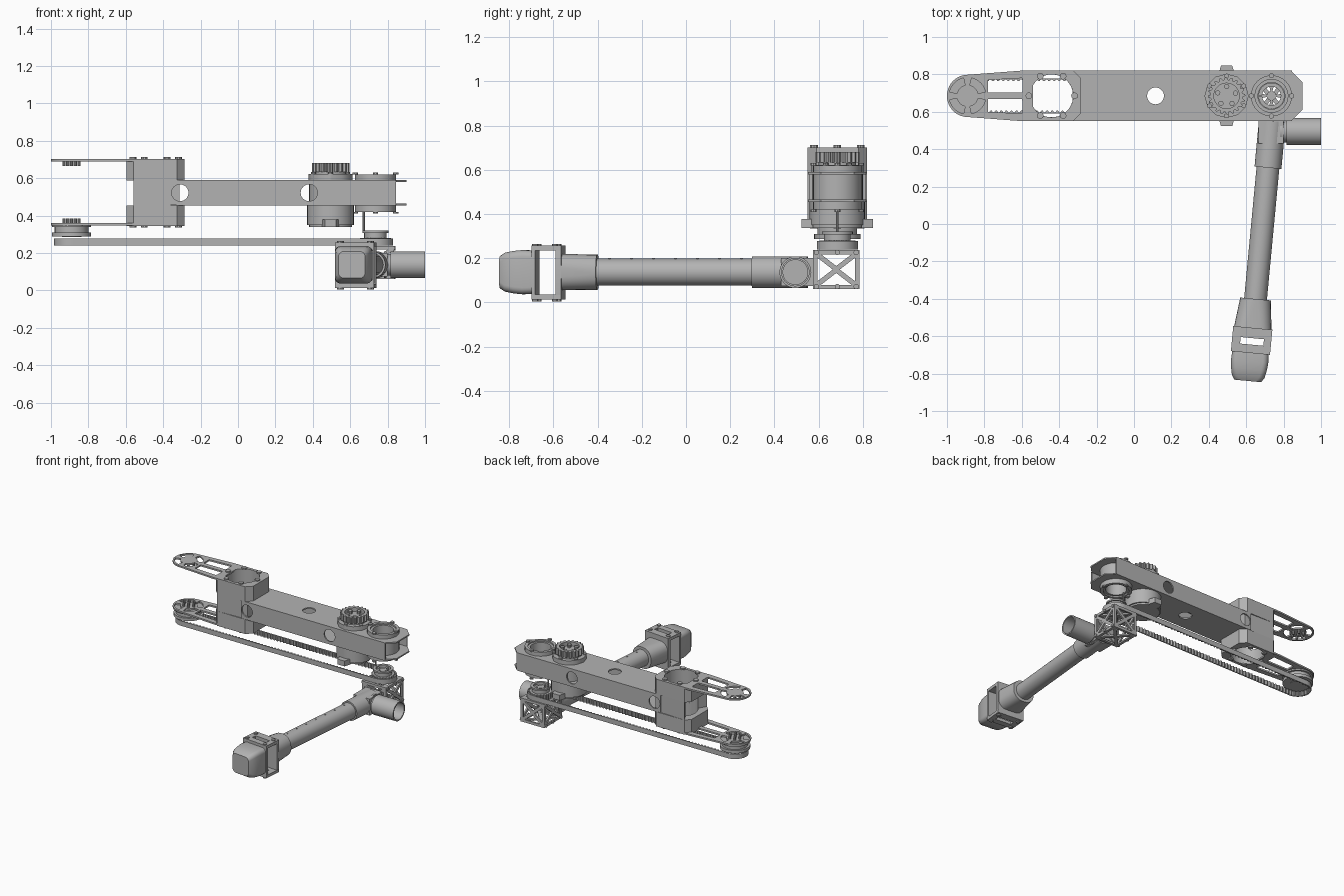
import bpy, bmesh
from math import sin, cos, pi, radians
from mathutils import Matrix, Vector

if "Cube" in bpy.data.objects:
    bpy.data.objects.remove(bpy.data.objects["Cube"])

grey = bpy.data.materials.new("machined grey")
grey.use_nodes = True
grey.diffuse_color = (0.45, 0.45, 0.45, 1)
for node in grey.node_tree.nodes:
    if node.type == 'BSDF_PRINCIPLED':
        node.inputs["Base Color"].default_value = grey.diffuse_color

ID = Matrix.Identity(4)
# Columns give where profile u, profile v and thickness point
AXES = {'z': ID,
        'x': Matrix(((0, 0, 1, 0), (1, 0, 0, 0), (0, 1, 0, 0), (0, 0, 0, 1))),
        'y': Matrix(((1, 0, 0, 0), (0, 0, 1, 0), (0, 1, 0, 0), (0, 0, 0, 1)))}


def finish(name, bm, mat=ID):
    bm.transform(mat)
    bmesh.ops.remove_doubles(bm, verts=bm.verts, dist=1e-5)
    bmesh.ops.recalc_face_normals(bm, faces=bm.faces)
    me = bpy.data.meshes.new(name)
    bm.to_mesh(me)
    bm.free()
    me.materials.clear()
    me.materials.append(grey)
    me.shade_smooth()
    me.set_sharp_from_angle(angle=radians(30))
    ob = bpy.data.objects.new(name, me)
    bpy.context.collection.objects.link(ob)
    return ob


def plate(name, loops, a, b, axis='z', mat=ID):
    """Extrude outlines (inner loops become holes) from a to b along an axis."""
    cu = bpy.data.curves.new(name, 'CURVE')
    cu.dimensions, cu.fill_mode, cu.extrude = '2D', 'BOTH', (b - a) / 2
    for loop in loops:
        s = cu.splines.new('POLY')
        s.points.add(len(loop) - 1)
        for p, (u, v) in zip(s.points, loop):
            p.co = (u, v, 0, 1)
        s.use_cyclic_u = True
    tmp = bpy.data.objects.new("helper", cu)
    bpy.context.collection.objects.link(tmp)
    me = bpy.data.meshes.new_from_object(tmp.evaluated_get(bpy.context.evaluated_depsgraph_get()))
    bm = bmesh.new()
    bm.from_mesh(me)
    bpy.data.objects.remove(tmp)
    bpy.data.curves.remove(cu)
    bpy.data.meshes.remove(me)
    return finish(name, bm, mat @ AXES[axis] @ Matrix.Translation((0, 0, (a + b) / 2)))


def circle(u, v, r, n=32):
    return [(u + r * cos(2 * pi * i / n), v + r * sin(2 * pi * i / n)) for i in range(n)]


def rect(u0, u1, v0, v1):
    return [(u0, v0), (u1, v0), (u1, v1), (u0, v1)]


def round_rect(w, h, r):
    return [(sx * (w - r) + r * cos(a), sy * (h - r) + r * sin(a))
            for q, (sx, sy) in enumerate(((1, 1), (-1, 1), (-1, -1), (1, -1)))
            for a in [(q + k / 5) * pi / 2 for k in range(6)]]


def gear(u, v, r, n, depth):
    return [(u + (r - depth * (k > 1)) * cos(a), v + (r - depth * (k > 1)) * sin(a))
            for i in range(n) for k in range(4) for a in [2 * pi * (i + k / 4) / n]]


def bolt_circle(u, v, r, count, size, turn=0.0):
    return [circle(u + r * cos(a), v + r * sin(a), size, 10)
            for a in [turn + 2 * pi * i / count for i in range(count)]]


def petals(u, v, r0, r1, count=4, gap=0.22):
    loops = []
    for i in range(count):
        span = [2 * pi * i / count + gap + (2 * pi / count - 2 * gap) * k / 8 for k in range(9)]
        loops.append([(u + r1 * cos(a), v + r1 * sin(a)) for a in span]
                     + [(u + r0 * cos(a), v + r0 * sin(a)) for a in reversed(span)])
    return loops


def loft(name, sections, mat=ID):
    """Skin (outline, distance) sections along y, capped at both ends."""
    bm = bmesh.new()
    rings = [[bm.verts.new((x, y, z)) for x, z in loop] for loop, y in sections]
    n = len(rings[0])
    for p, q in zip(rings, rings[1:]):
        for i in range(n):
            bm.faces.new((p[i], p[(i + 1) % n], q[(i + 1) % n], q[i]))
    bm.faces.new(rings[0])
    bm.faces.new(rings[-1])
    return finish(name, bm, mat)


Y = 0.685             # centre line of the upper arm
HIP, MOUNT, MOTOR, KNEE = -0.89, -0.44, 0.495, 0.735

# Upper arm: hollow rectangular tube with round lightening holes
flat = [(-0.33, Y - 0.135), (0.84, Y - 0.135), (0.9, Y - 0.075),
        (0.9, Y + 0.075), (0.84, Y + 0.135), (-0.33, Y + 0.135)]
for name, z in (("arm_top", 0.58), ("arm_bottom", 0.455)):
    plate(name, [flat, circle(0.115, Y, 0.045), circle(KNEE, Y, 0.08)], z, z + 0.01)
for name, y in (("arm_front_wall", Y - 0.135), ("arm_back_wall", Y + 0.125)):
    plate(name, [rect(-0.36, 0.845, 0.457, 0.588), circle(-0.31, 0.522, 0.045),
                 circle(0.38, 0.522, 0.045)], y, y + 0.01, 'y')

# Hip mount: block around a round bore, open at the outer side in the middle
block = [(-0.595, Y - 0.1), (-0.56, Y - 0.135), (-0.325, Y - 0.135), (-0.285, Y - 0.095),
         (-0.285, Y + 0.095), (-0.325, Y + 0.135), (-0.56, Y + 0.135), (-0.595, Y + 0.1)]
for name, a, b in (("mount_lower", 0.345, 0.455), ("mount_upper", 0.588, 0.702)):
    plate(name, [block, circle(MOUNT, Y, 0.115)], a, b)
arc = [(MOUNT + 0.115 * cos(t), Y + 0.115 * sin(t)) for t in [radians(140 - 14 * k) for k in range(21)]]
plate("mount_middle", [[(-0.56, Y + 0.135), *arc, (-0.56, Y - 0.135),
                        (-0.312, Y - 0.125), (-0.312, Y + 0.125)]], 0.455, 0.588)
for name, a in (("mount_top_bolts", 0.7), ("mount_bottom_bolts", 0.335)):
    plate(name, bolt_circle(MOUNT, Y, 0.122, 6, 0.018), a, a + 0.012)

# Hip fork plates: tapered, rounded, with slots and a spoked end
tip = [(HIP - 0.11 * sin(t), Y + 0.113 * cos(t)) for t in [pi * k / 20 for k in range(21)]]
outline = [(-0.54, Y + 0.135), (-0.6, Y + 0.135), *tip, (-0.6, Y - 0.135), (-0.54, Y - 0.135)]
slots = [[(-0.78, Y + s * 0.018), (-0.6, Y + s * 0.018), (-0.585, Y + s * 0.05),
          (-0.6, Y + s * 0.095), (-0.78, Y + s * 0.085)] for s in (1, -1)]
pins = bolt_circle(HIP, Y, 0.04, 6, 0.009) + [circle(HIP, Y, 0.009, 10)]
bore = circle(MOUNT, Y, 0.115)
for name, z, pin in (("fork_top", 0.69, 0.665), ("fork_bottom", 0.348, 0.348)):
    plate(name, [outline] + slots + petals(HIP, Y, 0.058, 0.098), z, z + 0.012)
    plate(name + "_pins", pins, pin, pin + 0.037)

# Hip pulley below the fork
for name, r, a, b in (("hip_flange_upper", 0.105, 0.338, 0.348), ("hip_pulley", 0.09, 0.31, 0.338),
                      ("hip_flange_lower", 0.105, 0.288, 0.31)):
    plate(name, [circle(HIP, Y, r), circle(HIP, Y, 0.05)], a, b)
plate("hip_pulley_hub", [circle(HIP, Y, 0.052)], 0.285, 0.348)


# Toothed belt running between the hip and knee pulleys
def belt_point(d, r):
    run, turn = KNEE - HIP, pi * 0.09
    half = run + turn
    s, d = (1, d) if d < half else (-1, d - half)
    if d < run:
        p = Vector((d - run / 2, -r))
    else:
        a = (d - run) / 0.09
        p = Vector((run / 2 + r * sin(a), -r * cos(a)))
    return ((KNEE + HIP) / 2 + s * p.x, Y + s * p.y)


length = 2 * (KNEE - HIP + pi * 0.09)
steps = [length * i / 560 for i in range(560)]
plate("drive_belt", [[belt_point(d, 0.093) for d in steps],
                     [belt_point(d, 0.088 if i % 4 < 2 else 0.079) for i, d in enumerate(steps)]],
      0.24, 0.277)

# Knee motor through the arm, with lugs and an output gear
plate("motor_can", [circle(MOTOR, Y, 0.125)], 0.35, 0.457)
plate("motor_base", [circle(MOTOR, Y, 0.115)], 0.338, 0.35)
plate("motor_core", [circle(MOTOR, Y, 0.115)], 0.457, 0.59)
plate("motor_collar", [circle(MOTOR, Y, 0.118, 12)], 0.59, 0.622)
plate("motor_neck", [circle(MOTOR, Y, 0.085)], 0.622, 0.65)
plate("motor_gear", [gear(MOTOR, Y, 0.1, 20, 0.014), circle(MOTOR, Y, 0.068)], 0.634, 0.68)
plate("gear_bolts", bolt_circle(MOTOR, Y, 0.05, 5, 0.014, 0.3), 0.65, 0.672)
plate("collar_bolts", bolt_circle(MOTOR, Y, 0.106, 6, 0.013, pi / 6), 0.622, 0.632)
for s in (1, -1):
    plate("motor_lug", [[(MOTOR - 0.045, Y + s * 0.11), (MOTOR + 0.045, Y + s * 0.11),
                         (MOTOR + 0.03, Y + s * 0.162), (MOTOR - 0.03, Y + s * 0.162)]], 0.338, 0.378)

# Knee bearing housing in the end of the arm
plate("bearing_housing", [circle(KNEE, Y, 0.11), circle(KNEE, Y, 0.088)], 0.42, 0.62)
plate("bearing_race", [circle(KNEE, Y, 0.088), circle(KNEE, Y, 0.072)], 0.43, 0.61)
for name, z in (("bearing_top_bolts", 0.62), ("bearing_bottom_bolts", 0.41)):
    plate(name, bolt_circle(KNEE, Y, 0.108, 4, 0.014), z, z + 0.01)

# Knee pulley and its guide rod
plate("knee_pulley", [gear(KNEE, Y, 0.082, 22, 0.007)] + petals(KNEE, Y, 0.025, 0.05), 0.24, 0.28)
plate("knee_hub", [circle(KNEE, Y, 0.06)] + petals(KNEE, Y, 0.025, 0.05), 0.28, 0.31)
plate("knee_flange", [circle(KNEE, Y, 0.07), circle(KNEE, Y, 0.05)], 0.308, 0.32)
plate("knee_rod", [circle(0.672, Y, 0.006, 10)], 0.31, 0.43)


# Knee box: six panels with crossed braces
def truss(u0, u1, v0, v1, edge=0.02, bar=0.016):
    cu, cv = (u0 + u1) / 2, (v0 + v1) / 2
    w, h = (u1 - u0) / 2 - edge, (v1 - v0) / 2 - edge
    holes = []
    for s in (1, -1):
        holes.append([(cu + s * w, cv - h + bar), (cu + s * w, cv + h - bar), (cu + s * bar, cv)])
        holes.append([(cu - w + bar, cv + s * h), (cu + w - bar, cv + s * h), (cu, cv + s * bar)])
    return [rect(u0, u1, v0, v1)] + holes


X0, X1, Y0, Y1, Z0, Z1 = 0.635, 0.835, 0.575, 0.785, 0.06, 0.238
for axis, area, ends in (('x', (Y0, Y1, Z0, Z1), (X0, X1)), ('y', (X0, X1, Z0, Z1), (Y0, Y1)),
                         ('z', (X0, X1, Y0, Y1), (Z0, Z1))):
    for k, e in enumerate(ends):
        plate("knee_box_panel_" + axis, truss(*area), e - 0.012 * k, e + 0.012 * (1 - k), axis)
corners = [circle(y, z, 0.012, 10) for y in (Y0 + 0.015, Y, Y1 - 0.015) for z in (Z0 + 0.012, Z1 - 0.012)]
for x in (X0 - 0.008, X1):
    plate("knee_box_bolts", corners, x, x + 0.008, 'x')

# Sideways tube socket beside the knee
ZC, YC = 0.137, 0.495
plate("knee_joint", [rect(0.665, 0.8, 0.43, 0.578)], 0.075, 0.2)
plate("socket_neck", [circle(YC, ZC, 0.058)], 0.76, 0.83, 'x')
plate("socket_ring", [circle(YC, ZC, 0.07)], 0.78, 0.795, 'x')
plate("socket_tube", [circle(YC, ZC, 0.072), circle(YC, ZC, 0.062)], 0.815, 1.0, 'x')

# Lower leg, built along its own slightly turned axis
leg = Matrix.Translation((0.735, 0.5, ZC)) @ Matrix.Rotation(radians(-5.4), 4, 'Z')
plate("leg_upper_collar", [circle(0, 0, 0.072)], -0.2, 0.05, 'y', leg)
plate("leg_tube", [circle(0, 0, 0.061)], -0.96, -0.2, 'y', leg)
plate("leg_screws", [circle(0, -0.25 - 0.1 * k, 0.006, 8) for k in range(7)], 0.055, 0.064, 'z', leg)
loft("ankle_socket", [(round_rect(0.082, 0.08, 0.07), -0.905),
                      (round_rect(0.102, 0.082, 0.06), -1.075)], leg)

# Ankle frame: open at both sides, slotted above and below
plate("ankle_back_plate", [round_rect(0.105, 0.118, 0.02)], -1.085, -1.06, 'y', leg)
plate("ankle_front_plate", [round_rect(0.105, 0.118, 0.02)], -1.195, -1.178, 'y', leg)
for name, z, nub in (("ankle_top", 0.098, 0.118), ("ankle_bottom", -0.124, -0.132)):
    plate(name, [rect(-0.105, 0.105, -1.195, -1.06), rect(-0.06, 0.065, -1.15, -1.115)],
          z, z + 0.022, 'z', leg)
    plate(name + "_bolts", [circle(x, y, 0.014, 10) for x in (-0.08, 0.08) for y in (-1.18, -1.09)],
          nub, nub + 0.01, 'z', leg)

# Foot: soft rounded pad
loft("foot_pad", [(round_rect(w, w, 0.03), y) for w, y in
                  ((0.098, -1.19), (0.1, -1.24), (0.096, -1.28), (0.088, -1.32), (0.072, -1.345))], leg)
